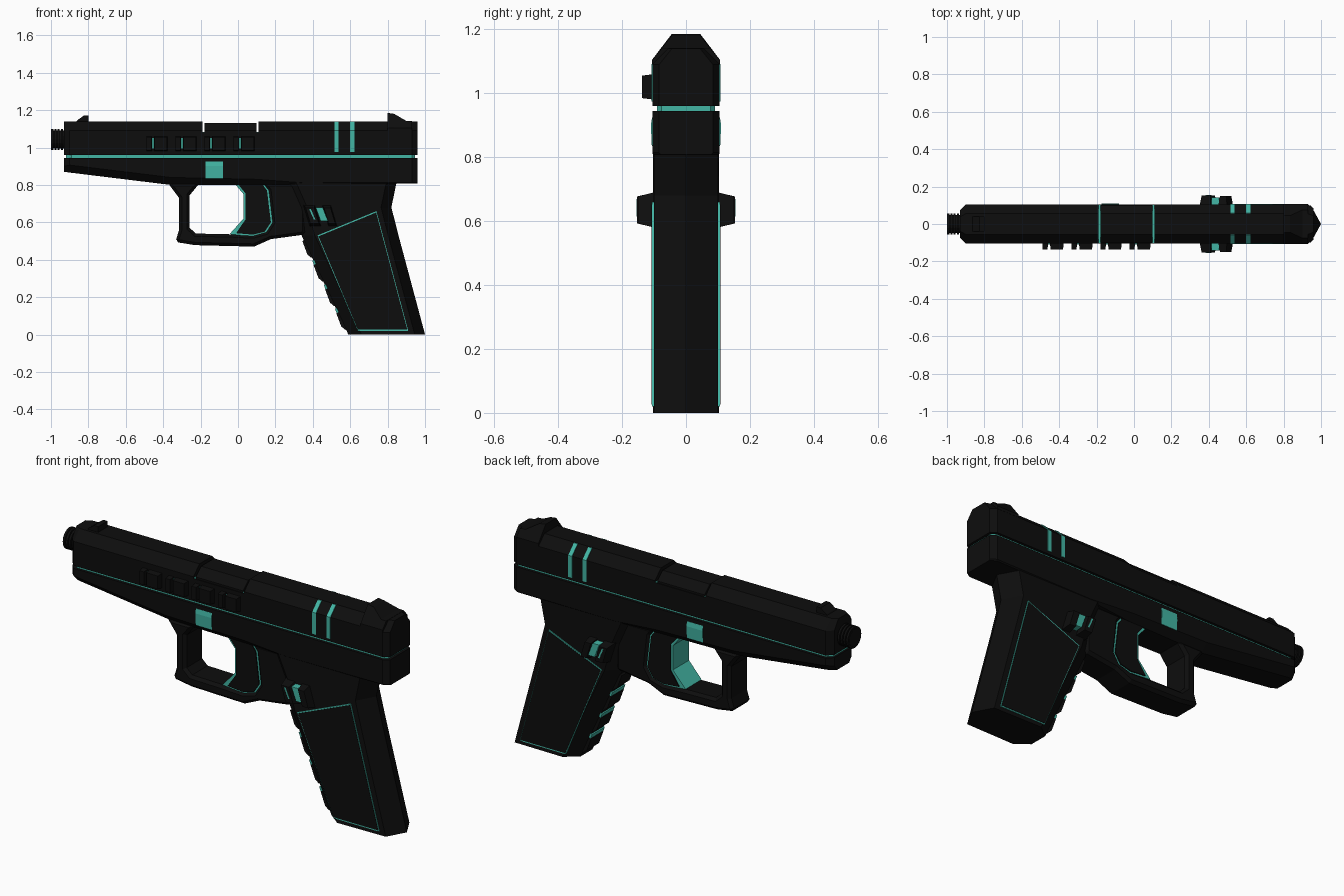
import bpy, bmesh

old = bpy.data.objects.get("Cube")
if old:
    bpy.data.objects.remove(old, do_unlink=True)


def material(name, rgb, rough):
    m = bpy.data.materials.new(name)
    m.use_nodes = True
    m.diffuse_color = (*rgb, 1)
    node = m.node_tree.nodes["Principled BSDF"]
    node.inputs["Base Color"].default_value = (*rgb, 1)
    node.inputs["Roughness"].default_value = rough
    return m


BLACK = material("matte_black", (0.004, 0.004, 0.004), 0.7)
TEAL = material("teal", (0.055, 0.46, 0.37), 0.5)


def loft(name, rings, mat, bevel=0):
    """Skin a list of equal-length rings and cap both ends."""
    bm = bmesh.new()
    loops = [[bm.verts.new(p) for p in ring] for ring in rings]
    n = len(loops[0])
    for a, b in zip(loops, loops[1:]):
        for i in range(n):
            j = (i + 1) % n
            bm.faces.new((a[i], a[j], b[j], b[i]))
    bm.faces.new(loops[0])
    bm.faces.new(loops[-1])
    bmesh.ops.recalc_face_normals(bm, faces=bm.faces)
    mesh = bpy.data.meshes.new(name)
    bm.to_mesh(mesh)
    bm.free()
    mesh.materials.append(mat)
    ob = bpy.data.objects.new(name, mesh)
    bpy.context.collection.objects.link(ob)
    if bevel:
        mod = ob.modifiers.new("edge_bevel", "BEVEL")
        mod.width = bevel
        mod.segments = 1
        mod.limit_method = "ANGLE"
        mod.angle_limit = 1.4
    return ob


def side_prism(name, pts, y0, y1, mat, taper=1, bevel=0):
    """Extrude an (x, z) outline along y; taper shrinks the far end."""
    cx = sum(p[0] for p in pts) / len(pts)
    cz = sum(p[1] for p in pts) / len(pts)
    far = [(cx + (x - cx) * taper, y1, cz + (z - cz) * taper) for x, z in pts]
    return loft(name, [[(x, y0, z) for x, z in pts], far], mat, bevel)


def long_prism(name, half, stations, mat):
    """Mirror a (y, z) half profile and sweep it along x by (x, y scale)."""
    prof = half + [(-y, z) for y, z in reversed(half)]
    return loft(name, [[(x, y * s, z) for y, z in prof] for x, s in stations], mat)


def shrink(pts, k):
    cx = sum(p[0] for p in pts) / len(pts)
    cz = sum(p[1] for p in pts) / len(pts)
    return [(cx + (x - cx) * k, cz + (z - cz) * k) for x, z in pts]


def rect(x0, x1, z0, z1, lean=0):
    return [(x0 + lean, z0), (x1 + lean, z0), (x1 - lean, z1), (x0 - lean, z1)]


# Slide in three pieces around the chamber opening
slide = [(0.105, 0.96), (0.105, 1.09), (0.055, 1.14)]
low = [(0.105, 0.96), (0.105, 1.08)]
chamber = [(0.1, 1.07), (0.1, 1.09), (0.055, 1.13)]
long_prism("slide_front", slide, [(-0.93, 0.7), (-0.9, 1), (-0.19, 1)], BLACK)
long_prism("slide_middle", low, [(-0.19, 1), (0.11, 1)], BLACK)
long_prism("slide_rear", slide, [(0.11, 1), (0.93, 1), (0.96, 0.8)], BLACK)
long_prism("chamber_block", chamber, [(-0.18, 1), (0.1, 1)], BLACK)
for x in (-0.19, 0.1):
    long_prism("chamber_gap_strip", [(0.102, 1.07), (0.102, 1.084)],
               [(x, 1), (x + 0.01, 1)], TEAL)

# Glowing seam and rear slide bands
long_prism("seam_strip", [(0.09, 0.94), (0.09, 0.965)], [(-0.92, 0.75), (-0.89, 1), (0.93, 1), (0.945, 0.85)], TEAL)
band = [(0.108, 0.975), (0.108, 1.091), (0.06, 1.139)]
for x in (0.515, 0.6):
    long_prism("slide_band", band, [(x, 1), (x + 0.022, 1)], TEAL)

# Sights


def sight_ring(x, top, half):
    return [(x, 0.106, 1.09), (x, 0.106, 1.105), (x, half, top),
            (x, -half, top), (x, -0.106, 1.105), (x, -0.106, 1.09)]


loft("rear_sight", [sight_ring(0.8, 1.185, 0.045), sight_ring(0.835, 1.18, 0.045),
                    sight_ring(0.9, 1.142, 0.075), sight_ring(0.93, 1.141, 0.075)], BLACK)
side_prism("front_sight", [(-0.87, 1.13), (-0.86, 1.145), (-0.825, 1.17),
                           (-0.8, 1.17), (-0.8, 1.13)], -0.04, 0.04, BLACK)

# Threaded barrel tip
for x, r, d in [(-0.955, 0.047, 0.09)] + [(-0.993 + 0.017 * i, 0.057, 0.011) for i in range(4)]:
    bpy.ops.mesh.primitive_cylinder_add(vertices=16, radius=r, depth=d,
                                        location=(x, 0, 1.043), rotation=(0, 1.5708, 0))
    tip = bpy.context.object
    tip.name = "barrel_thread"
    tip.data.materials.append(BLACK)

# Raised vents along one side of the slide
for x in (-0.49, -0.335, -0.18, -0.025):
    side_prism("vent_lip", rect(x, x + 0.03, 0.98, 1.06), -0.1, -0.137, BLACK, 0.88)
    side_prism("vent_block", rect(x + 0.04, x + 0.115, 0.98, 1.06), -0.1, -0.137, BLACK, 0.88)
    side_prism("vent_light", rect(x + 0.028, x + 0.042, 0.995, 1.05), -0.1, -0.109, TEAL)

# Frame rail: sloping front with chamfered underside, square rear


def rail_ring(x, zb, s, c):
    half = [(0.105, 0.945), (0.105, zb + c), (0.105 - c, zb)]
    full = half + [(-y, z) for y, z in reversed(half)]
    return [(x, y * s, z) for y, z in full]


loft("frame_rail", [rail_ring(-0.93, 0.87, 0.7, 0.03), rail_ring(-0.9, 0.866, 1, 0.04),
                    rail_ring(-0.36, 0.8, 1, 0.04), rail_ring(0.1, 0.8, 1, 0.03),
                    rail_ring(0.35, 0.805, 1, 0.006), rail_ring(0.93, 0.808, 1, 0.006),
                    rail_ring(0.96, 0.808, 0.8, 0.006)], BLACK)

# Trigger guard and the web behind it
guard = [(-0.375, 0.81), (-0.315, 0.73), (-0.315, 0.56), (-0.335, 0.495), (-0.23, 0.478),
         (0.085, 0.47), (0.175, 0.51), (0.36, 0.535), (0.36, 0.81), (0.13, 0.81),
         (0.162, 0.77), (0.182, 0.6), (0.15, 0.55), (0.08, 0.53), (-0.04, 0.536),
         (-0.225, 0.54), (-0.258, 0.57), (-0.258, 0.745), (-0.205, 0.81)]
side_prism("trigger_guard", guard, -0.08, 0.08, BLACK, bevel=0.015)

# Trigger: glowing core with dark cheeks
trigger = [(-0.025, 0.815), (0.13, 0.815), (0.165, 0.77), (0.187, 0.6),
           (0.15, 0.54), (0.08, 0.524), (-0.045, 0.537), (0.03, 0.62), (0.03, 0.75)]
side_prism("trigger_core", trigger, -0.068, 0.068, TEAL)
cheek = [(-0.005, 0.81), (0.125, 0.81), (0.155, 0.77), (0.176, 0.6),
         (0.143, 0.55), (0.08, 0.534), (-0.01, 0.542), (0.04, 0.615), (0.04, 0.755)]
side_prism("trigger_cheeks", cheek, -0.074, 0.074, BLACK)

# Grip with bevelled front strap and a ridged spine


def grip_ring(z, xf, xb):
    half = [(xf, 0.05), (xf + 0.07, 0.104), (xb - 0.055, 0.1)]
    return ([(x, y, z) for x, y in half] + [(xb, 0, z)]
            + [(x, -y, z) for x, y in reversed(half)])


loft("grip", [grip_ring(0, 0.59, 1), grip_ring(0.53, 0.34, 0.858),
              grip_ring(0.68, 0.3, 0.82), grip_ring(0.815, 0.24, 0.848)], BLACK)

# Front strap finger ridges with lit steps


def on_strap(t, out):
    return (0.59 - 0.426 * t - 0.905 * out, 0.905 * t - 0.426 * out)


for t in (0.03, 0.17, 0.315, 0.455):
    ridge = [on_strap(t, -0.03), on_strap(t, 0.004), on_strap(t + 0.025, 0.016),
             on_strap(t + 0.1, 0.01), on_strap(t + 0.115, -0.03)]
    side_prism("finger_ridge", ridge, -0.052, 0.052, BLACK)
    if t < 0.45:
        light = [on_strap(t + 0.1, -0.03), on_strap(t + 0.1, 0.008),
                 on_strap(t + 0.125, 0.006), on_strap(t + 0.125, -0.03)]
        side_prism("ridge_light", light, -0.054, 0.054, TEAL)

# Parts repeated on both sides
panel = [(0.425, 0.53), (0.74, 0.66), (0.91, 0.02), (0.64, 0.02)]
for s in (-1, 1):
    side_prism("grip_panel_outline", panel, s * 0.09, s * 0.106, TEAL)
    side_prism("grip_panel", shrink(panel, 0.978), s * 0.09, s * 0.108, BLACK)
    side_prism("release_front_rail", rect(0.365, 0.43, 0.575, 0.695, 0.018),
               s * 0.08, s * 0.153, BLACK, 0.7)
    side_prism("release_rear_rail", rect(0.465, 0.515, 0.575, 0.695, 0.018),
               s * 0.08, s * 0.15, BLACK, 0.7)
    side_prism("release_button", rect(0.428, 0.468, 0.605, 0.68, 0.014),
               s * 0.08, s * 0.142, TEAL, 0.95)
    side_prism("release_light", rect(0.393, 0.402, 0.615, 0.67, 0.012),
               s * 0.1, s * 0.1545, TEAL)
    # Takedown catch: sloped top lip over a flat plate
    lip = [(0.09, 0.925), (0.106, 0.925), (0.11, 0.9), (0.107, 0.835), (0.09, 0.835)]
    loft("takedown_catch", [[(x, s * y, z) for y, z in lip] for x in (-0.175, -0.08)], TEAL)
